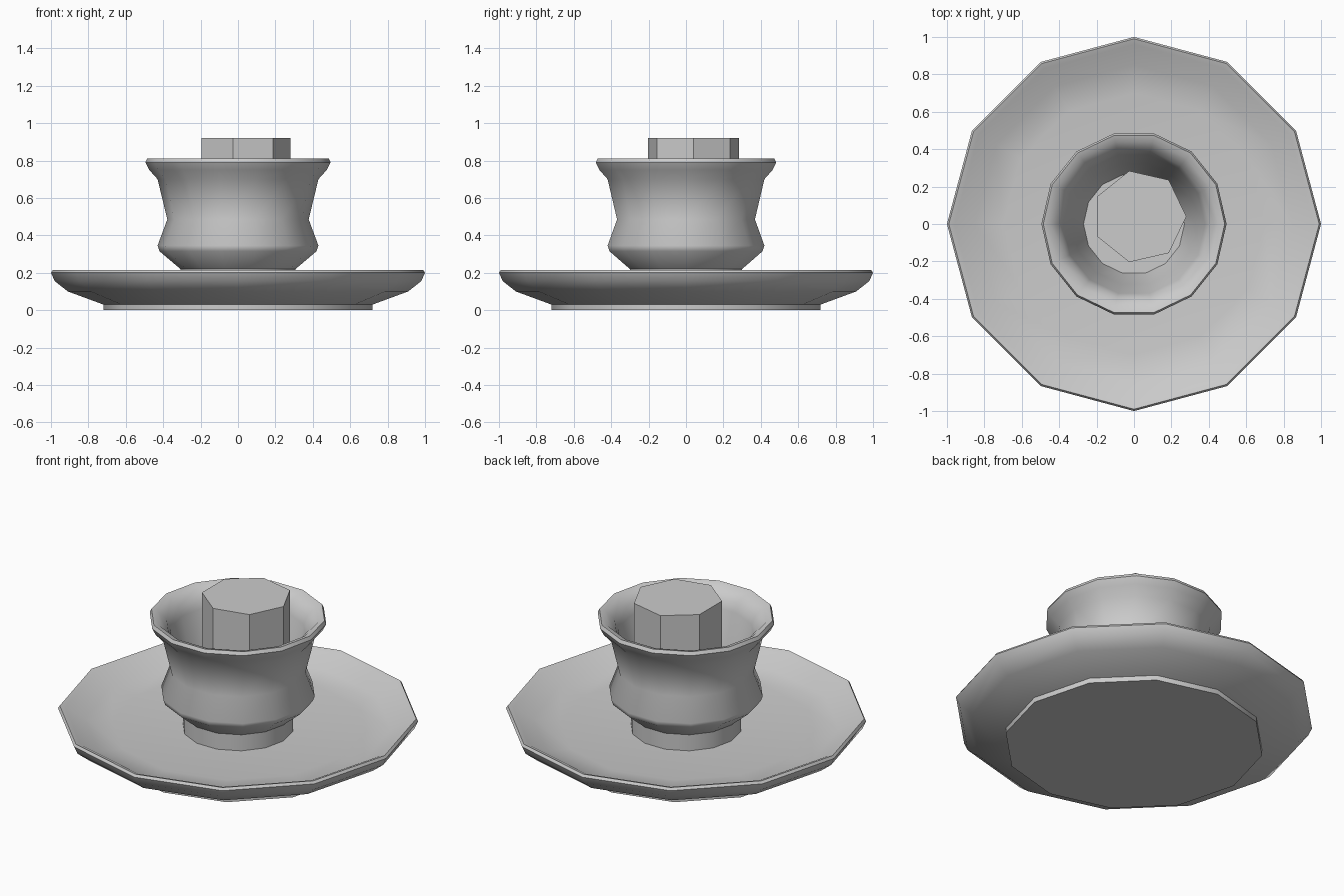
import bpy, bmesh, math

if "Cube" in bpy.data.objects:
    bpy.data.objects.remove(bpy.data.objects["Cube"])


def lathe(name, profile, sides, centre=(0, 0), smooth=None):
    """Revolve (radius, z) points; radius 0 becomes a single pole point."""
    bm = bmesh.new()
    rings = []
    for r, z in profile:
        n = 1 if r == 0 else sides
        rings.append([bm.verts.new((centre[0] + r * math.cos(2 * math.pi * i / sides),
                                    centre[1] + r * math.sin(2 * math.pi * i / sides), z))
                      for i in range(n)])
    for a, b in zip(rings, rings[1:]):
        for i in range(sides):
            j = (i + 1) % sides
            if len(a) == 1:
                bm.faces.new((a[0], b[j], b[i]))
            elif len(b) == 1:
                bm.faces.new((a[i], a[j], b[0]))
            else:
                bm.faces.new((a[i], a[j], b[j], b[i]))
    bmesh.ops.recalc_face_normals(bm, faces=bm.faces)
    mesh = bpy.data.meshes.new(name)
    bm.to_mesh(mesh)
    bm.free()
    obj = bpy.data.objects.new(name, mesh)
    bpy.context.collection.objects.link(obj)
    if smooth:
        bpy.ops.object.select_all(action='DESELECT')
        obj.select_set(True)
        bpy.context.view_layer.objects.active = obj
        bpy.ops.object.shade_smooth_by_angle(angle=math.radians(smooth))
    return obj


# Twelve-sided dish with a low foot and a shallow basin
lathe("saucer", [(0, 0), (0.72, 0), (0.72, 0.03), (0.91, 0.10), (0.98, 0.155),
                 (1.0, 0.20), (0.99, 0.215), (0.96, 0.205), (0.85, 0.145),
                 (0.70, 0.125), (0, 0.12)], 12, smooth=40)

# Fourteen-sided waisted cup with a flared lip and hollow inside
lathe("cup", [(0, 0.11), (0.308, 0.11), (0.308, 0.22), (0.42, 0.315), (0.43, 0.345),
              (0.378, 0.485), (0.43, 0.70), (0.475, 0.75), (0.495, 0.79), (0.485, 0.81),
              (0.45, 0.80), (0.40, 0.75), (0.38, 0.70), (0.33, 0.485),
              (0.27, 0.30), (0, 0.30)], 14, smooth=40)

# Seven-sided flat-faced candle, slightly off centre
lathe("candle", [(0, 0.29), (0.25, 0.29), (0.25, 0.92), (0, 0.92)], 7, centre=(0.03, 0.04))
